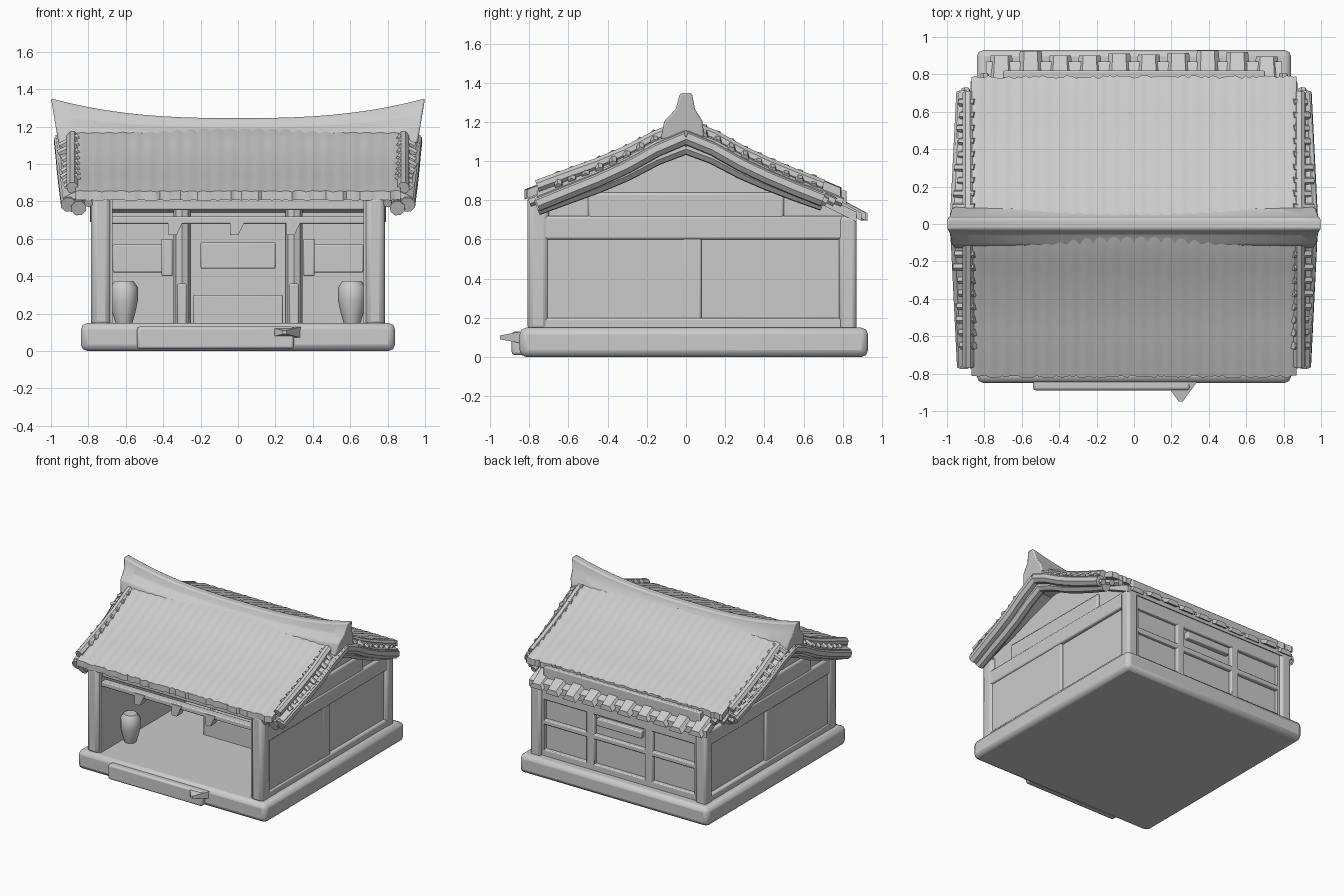
import bpy, bmesh, math, random
from mathutils import Vector

random.seed(4)
if "Cube" in bpy.data.objects:
    bpy.data.objects.remove(bpy.data.objects["Cube"])

clay = bpy.data.materials.new("plain_grey")
clay.use_nodes = True
GREY = (0.6, 0.6, 0.6, 1)
clay.diffuse_color = GREY
clay.node_tree.nodes["Principled BSDF"].inputs["Base Color"].default_value = GREY


def finish(name, bm, bevel=0, segments=2):
    bmesh.ops.recalc_face_normals(bm, faces=bm.faces)
    mesh = bpy.data.meshes.new(name)
    bm.to_mesh(mesh)
    bm.free()
    obj = bpy.data.objects.new(name, mesh)
    bpy.context.collection.objects.link(obj)
    mesh.materials.append(clay)
    if bevel:
        mod = obj.modifiers.new("soft_edges", 'BEVEL')
        mod.width, mod.segments = bevel, segments
    bpy.ops.object.select_all(action='DESELECT')
    obj.select_set(True)
    bpy.context.view_layer.objects.active = obj
    bpy.ops.object.shade_smooth_by_angle(angle=math.radians(40))
    return obj


def box(name, xs, ys, zs, bevel=0.008):
    bm = bmesh.new()
    bmesh.ops.create_cube(bm, size=1)
    for v in bm.verts:
        v.co = [a[0] + (c + 0.5) * (a[1] - a[0]) for a, c in zip((xs, ys, zs), v.co)]
    return finish(name, bm, bevel)


def loft(name, rings, bevel=0):
    # Closed tube through rings with equal point counts
    bm = bmesh.new()
    rows = [[bm.verts.new(p) for p in ring] for ring in rings]
    n = len(rows[0])
    for a, b in zip(rows, rows[1:]):
        for i in range(n):
            j = (i + 1) % n
            bm.faces.new((a[i], a[j], b[j], b[i]))
    bm.faces.new(rows[0])
    bm.faces.new(rows[-1])
    return finish(name, bm, bevel)


def tube(name, path, r, sides=8):
    # Round bar following a path
    path = [Vector(p) for p in path]
    rings = []
    for i, p in enumerate(path):
        d = (path[min(i + 1, len(path) - 1)] - path[max(i - 1, 0)]).normalized()
        u = d.cross(Vector((0.3, 0.2, 1)) if abs(d.z) < 0.9 else Vector((1, 0, 0))).normalized()
        w = d.cross(u)
        rings.append([p + r * (u * math.cos(t) + w * math.sin(t))
                      for t in (2 * math.pi * k / sides for k in range(sides))])
    return loft(name, rings)


def lathe(name, profile, x, y, sides=12):
    return loft(name, [[(x + r * math.cos(2 * math.pi * k / sides),
                         y + r * math.sin(2 * math.pi * k / sides), z)
                        for k in range(sides)] for r, z in profile])


# Roof height at a distance from the ridge
SLOPE = [(0, 1.21), (0.12, 1.165), (0.3, 1.065), (0.5, 0.975), (0.65, 0.92), (0.82, 0.85)]


def roof_z(d):
    for (a, za), (b, zb) in zip(SLOPE, SLOPE[1:]):
        if d <= b:
            return za + (zb - za) * (d - a) / (b - a)
    return SLOPE[-1][1]


# Plinth with rounded edges, and front step
box("plinth", (-0.84, 0.84), (-0.85, 0.93), (0, 0.15), 0.035)
box("front_step", (-0.54, 0.3), (-0.89, -0.8), (0.01, 0.13), 0.015)
loft("step_stone", [[(0.25 + s * a, y, 0.1 + h * b) for a, b in ((-1, -1), (1, -1), (1, 1), (-1, 1))]
                    for y, s, h in ((-0.84, 0.09, 0.03), (-0.95, 0.01, 0.01))])

# Tiled roof slopes with gently rippled columns and a drooping eave lip
for side, name, reach in ((-1, "front_roof", 0.82), (1, "back_roof", 0.79)):
    rings = []
    cols = 96
    for i in range(cols + 1):
        x = -0.87 + 1.74 * i / cols
        ripple = 0.005 * abs(math.sin(math.pi * i / 4))
        edge = reach + random.uniform(-0.01, 0.005)
        ds = [k * edge / 10 for k in range(11)]
        top = [(x, side * d, roof_z(d) + ripple) for d in ds]
        low = [(x, side * d, roof_z(d) - 0.045) for d in reversed(ds)]
        rings.append(top + low)
    loft(name, rings)

# Curved ridge with upswept ends
section = [(-0.12, 0), (-0.105, 0.4), (-0.05, 0.65), (-0.03, 1), (0.03, 1), (0.05, 0.65), (0.09, 0.4), (0.105, 0)]
rings = []
for i in range(21):
    t = -1 + i / 10
    top = 1.245 + 0.105 * abs(t) ** 2.6
    low = 1.11
    rings.append([((0.96 + 0.04 * f) * t, y - 0.01 * (1 - f), low + f * (top - low)) for y, f in section])
loft("ridge", rings, 0.01)

# Gable verges: a low rim, two bargeboards and short tile rolls
for sx, tag in ((1, "left"), (-1, "right")):
    for sy, end, reach, lift in ((-1, "front", 0.76, 0.03), (1, "back", 0.7, 0)):
        ds = [reach * k / 5 for k in range(6)]
        tube(f"{tag}_{end}_verge_rim",
             [(sx * 0.885, sy * d, roof_z(d) - 0.025 + lift * d) for d in ds], 0.033)
        tube(f"{tag}_{end}_bargeboard",
             [(sx * (0.945 - 0.05 * d), sy * d, roof_z(d) - 0.085 - 0.01 * d) for d in ds], 0.042)
        tube(f"{tag}_{end}_inner_bargeboard",
             [(sx * (0.89 - 0.05 * d), sy * d, roof_z(d) - 0.135 + 0.03 * d) for d in ds], 0.042)
        loft(f"{tag}_{end}_verge_skirt",
             [[(sx * 0.84, sy * d, roof_z(d) - 0.01), (sx * (0.975 - 0.05 * d), sy * d, roof_z(d) - 0.055),
               (sx * (0.965 - 0.05 * d), sy * d, roof_z(d) - 0.09), (sx * 0.84, sy * d, roof_z(d) - 0.045)]
              for d in ds])
        for k in range(9):
            d = 0.09 + 0.07 * k
            tube(f"{tag}_{end}_verge_tile",
                 [(sx * 0.85, sy * d, roof_z(d) - 0.005 + lift * d),
                  (sx * (0.965 - 0.06 * d + random.uniform(-0.015, 0.01)), sy * d, roof_z(d) - 0.05)], 0.022, 6)
        # Rafter tails jutting at the eave corner
        for k in range(3):
            x = sx * (0.8 + 0.05 * k)
            tube(f"{tag}_{end}_rafter_tail", [(x, sy * 0.55, 0.89), (x, sy * (0.8 - 0.04 * k), 0.79)], 0.024, 6)

# Gabled side walls with raised timber framing
wall = [(-0.79, 0.13), (0.85, 0.13), (0.85, 0.68), (0.75, 0.78), (0.5, 0.91), (0.25, 1.0),
        (0, 1.07), (-0.25, 1.0), (-0.5, 0.91), (-0.79, 0.83)]
for s, tag in ((1, "left"), (-1, "right")):
    loft(f"{tag}_wall", [[(s * x, y, z) for y, z in wall] for x in (0.67, 0.75)])

    def timber(part, ys, zs, depth=0.78):
        box(f"{tag}_{part}", sorted((s * 0.72, s * depth)), ys, zs, 0.012)

    timber("sill", (-0.75, 0.84), (0.13, 0.2))
    timber("middle_post", (-0.02, 0.08), (0.15, 0.65), 0.772)
    timber("upper_beam", (-0.78, 0.85), (0.6, 0.72))
    timber("gable_tie", (-0.5, 0.5), (0.7, 0.84), 0.772)
    timber("front_panel", (-0.72, 0), (0.18, 0.62), 0.77)
    # Corner posts
    box(f"{tag}_front_post", sorted((s * 0.68, s * 0.785)), (-0.81, -0.7), (0.13, 0.83), 0.03)
    box(f"{tag}_back_post", sorted((s * 0.69, s * 0.785)), (0.78, 0.87), (0.13, 0.72), 0.02)
    # Storage jars beside the entrance
    lathe(f"{tag}_jar", [(0.045, 0.15), (0.06, 0.2), (0.075, 0.27), (0.075, 0.34), (0.05, 0.375)], s * 0.61, -0.5)
    # Interior stands and back columns
    box(f"{tag}_stand", (s * 0.3 - 0.025, s * 0.3 + 0.025), (0.1, 0.15), (0.14, 0.36))
    tube(f"{tag}_inner_column", [(s * 0.3, 0.74, 0.14), (s * 0.3, 0.74, 0.86)], 0.045)
    box(f"{tag}_cabinet", sorted((s * 0.36, s * 0.67)), (0.7, 0.8), (0.42, 0.57))
    box(f"{tag}_hanging_box", sorted((s * 0.35, s * 0.41)), (0.62, 0.7), (0.4, 0.6))

# Back wall with framed panels outside
box("back_wall", (-0.7, 0.7), (0.77, 0.82), (0.13, 0.85))
for z0, z1, part in ((0.13, 0.2, "sill"), (0.4, 0.44, "rail"), (0.6, 0.72, "beam")):
    box(f"back_{part}", (-0.72, 0.72), (0.8, 0.85), (z0, z1))
for x in (-0.26, 0.26):
    box("back_stud", (x - 0.035, x + 0.035), (0.8, 0.85), (0.15, 0.65))
box("back_window_shelf", (-0.2, 0.2), (0.8, 0.86), (0.52, 0.58))

# Lower back eave: sheet and separate tile tips
loft("back_eave", [[(x, 0.55, 0.9), (x, 0.87, 0.74), (x, 0.87, 0.69), (x, 0.55, 0.85)] for x in (-0.79, 0.79)])
for k in range(10):
    x = -0.71 + 1.42 * k / 9
    end = 0.915 + random.uniform(-0.02, 0.015)
    loft("back_eave_tile", [[(x + w * a, y, z + h) for a, h in ((-1, -0.025), (-0.6, 0.015), (0.6, 0.015), (1, -0.025))]
                            for y, z, w in ((0.65, 0.865, 0.08), (end, 0.72, 0.058))])

# Front beams, hanging brackets and eave rafters
box("front_lintel", (-0.7, 0.7), (-0.78, -0.72), (0.68, 0.72))
box("front_eave_beam", (-0.76, 0.76), (-0.77, -0.7), (0.755, 0.83))
for x in (-0.33, 0, 0.3):
    loft("hanging_bracket", [[(x + dx + w * a, -0.75 + 0.035 * b, z) for a, b in ((-1, -1), (1, -1), (1, 1), (-1, 1))]
                             for z, w, dx in ((0.71, 0.045, 0), (0.62, 0.022, -0.02))])
for x in (-0.55, -0.18, 0.18, 0.55):
    tube("cross_rafter", [(x, -0.75, 0.79), (x, 0.78, 0.79)], 0.03)

# Counter and back shelf inside
box("counter", (-0.24, 0.24), (-0.1, 0.2), (0.14, 0.3))
box("wall_shelf", (-0.2, 0.2), (0.66, 0.79), (0.44, 0.58))
